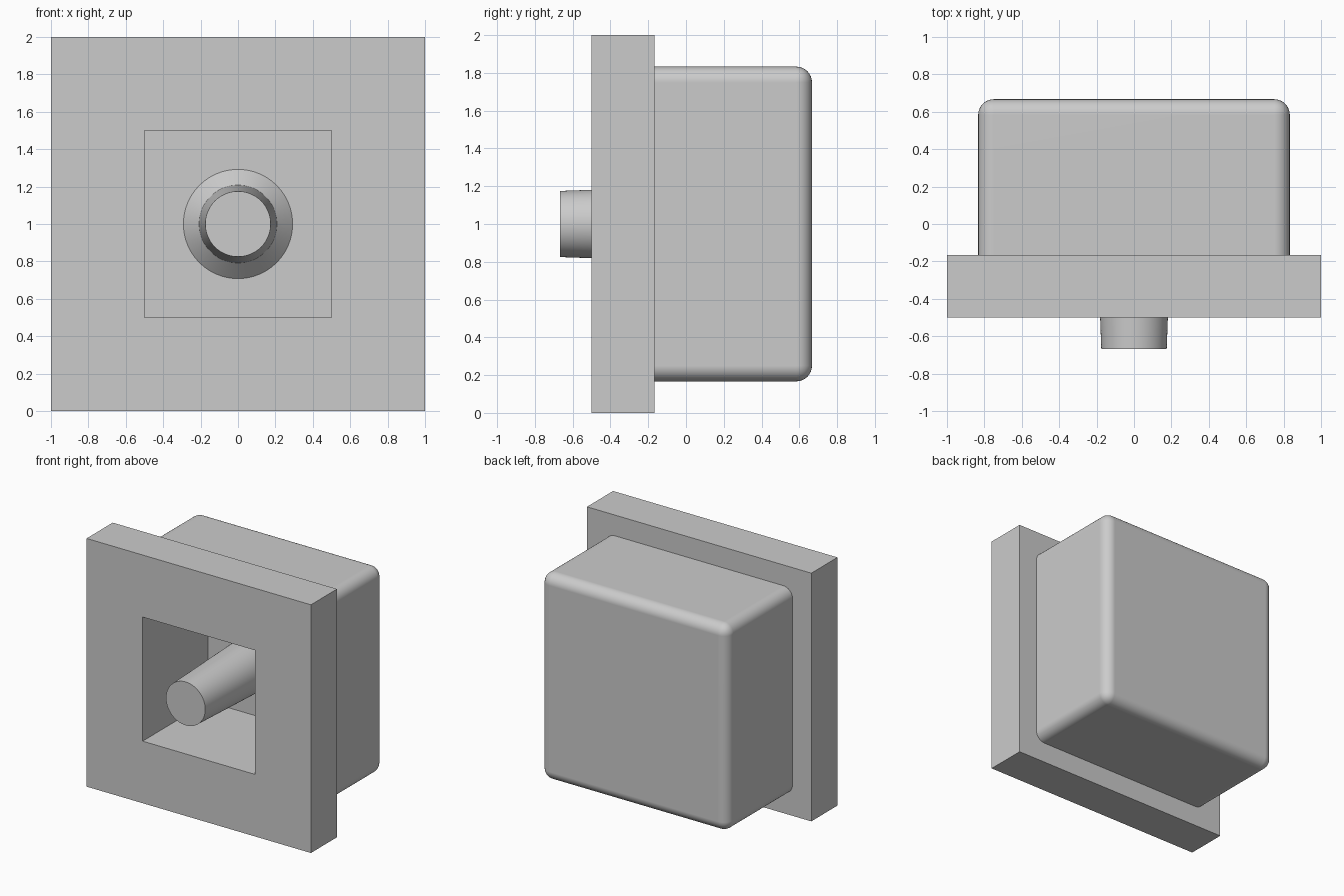
import bpy
import bmesh
import math
from mathutils import Vector

if "Cube" in bpy.data.objects:
    bpy.data.objects.remove(bpy.data.objects["Cube"], do_unlink=True)

# One grey for everything
grey = bpy.data.materials.new("light grey")
grey.use_nodes = True
colour = (0.6, 0.6, 0.6, 1)
grey.diffuse_color = colour
grey.node_tree.nodes["Principled BSDF"].inputs["Base Color"].default_value = colour

MID = 1.0                                        # height of the centre axis
FRONT, STEP, WELL, BACK, TIP = -0.5, -0.167, 0.333, 0.667, -0.667


def add_object(name, bm):
    bmesh.ops.recalc_face_normals(bm, faces=bm.faces)
    mesh = bpy.data.meshes.new(name)
    bm.to_mesh(mesh)
    bm.free()
    mesh.materials.append(grey)
    obj = bpy.data.objects.new(name, mesh)
    bpy.context.collection.objects.link(obj)
    return obj


def block(half, y0, y1):
    """Square block around the centre axis, from y0 to y1."""
    bm = bmesh.new()
    bmesh.ops.create_cube(bm, size=1)
    bmesh.ops.scale(bm, vec=(2 * half, y1 - y0, 2 * half), verts=bm.verts)
    bmesh.ops.translate(bm, vec=(0, (y0 + y1) / 2, MID), verts=bm.verts)
    return bm


def select_only(obj):
    bpy.ops.object.select_all(action="DESELECT")
    obj.select_set(True)
    bpy.context.view_layer.objects.active = obj


def cut(obj, cutter):
    mod = obj.modifiers.new("well", "BOOLEAN")
    mod.operation = "DIFFERENCE"
    mod.solver = "EXACT"
    mod.object = cutter
    select_only(obj)
    bpy.ops.object.modifier_apply(modifier=mod.name)


# Square well cutter
cutter = add_object("well_cutter", block(0.5, FRONT - 0.2, WELL))
cutter.hide_render = True

# Front plate with the square opening
plate = add_object("front_plate", block(1.0, FRONT, STEP))
cut(plate, cutter)

# Rear housing, rounded everywhere except where it meets the plate
bm = block(0.833, STEP, BACK)
rounded = [e for e in bm.edges if any(v.co.y > STEP + 0.1 for v in e.verts)]
bmesh.ops.bevel(bm, geom=rounded, offset=0.083, segments=8, profile=0.5,
                affect="EDGES", clamp_overlap=True)
housing = add_object("rear_housing", bm)
cut(housing, cutter)
select_only(housing)
bpy.ops.object.shade_smooth_by_angle(angle=math.radians(35))
weighted = housing.modifiers.new("flat_sides", "WEIGHTED_NORMAL")
weighted.keep_sharp = True
bpy.data.objects.remove(cutter, do_unlink=True)

# Tapered post with a flared foot, turned around the centre axis
profile = [(0, TIP), (0.175, TIP), (0.208, WELL - 0.083), (0.292, WELL)]
bm = bmesh.new()
verts = [bm.verts.new((r, y, MID)) for r, y in profile]
edges = [bm.edges.new(pair) for pair in zip(verts, verts[1:])]
bmesh.ops.spin(bm, geom=verts + edges, cent=Vector((0, 0, MID)), axis=(0, 1, 0),
               angle=math.tau, steps=64)
bmesh.ops.remove_doubles(bm, verts=bm.verts, dist=0.0005)
post = add_object("centre_post", bm)
select_only(post)
bpy.ops.object.shade_smooth_by_angle(angle=math.radians(30))
